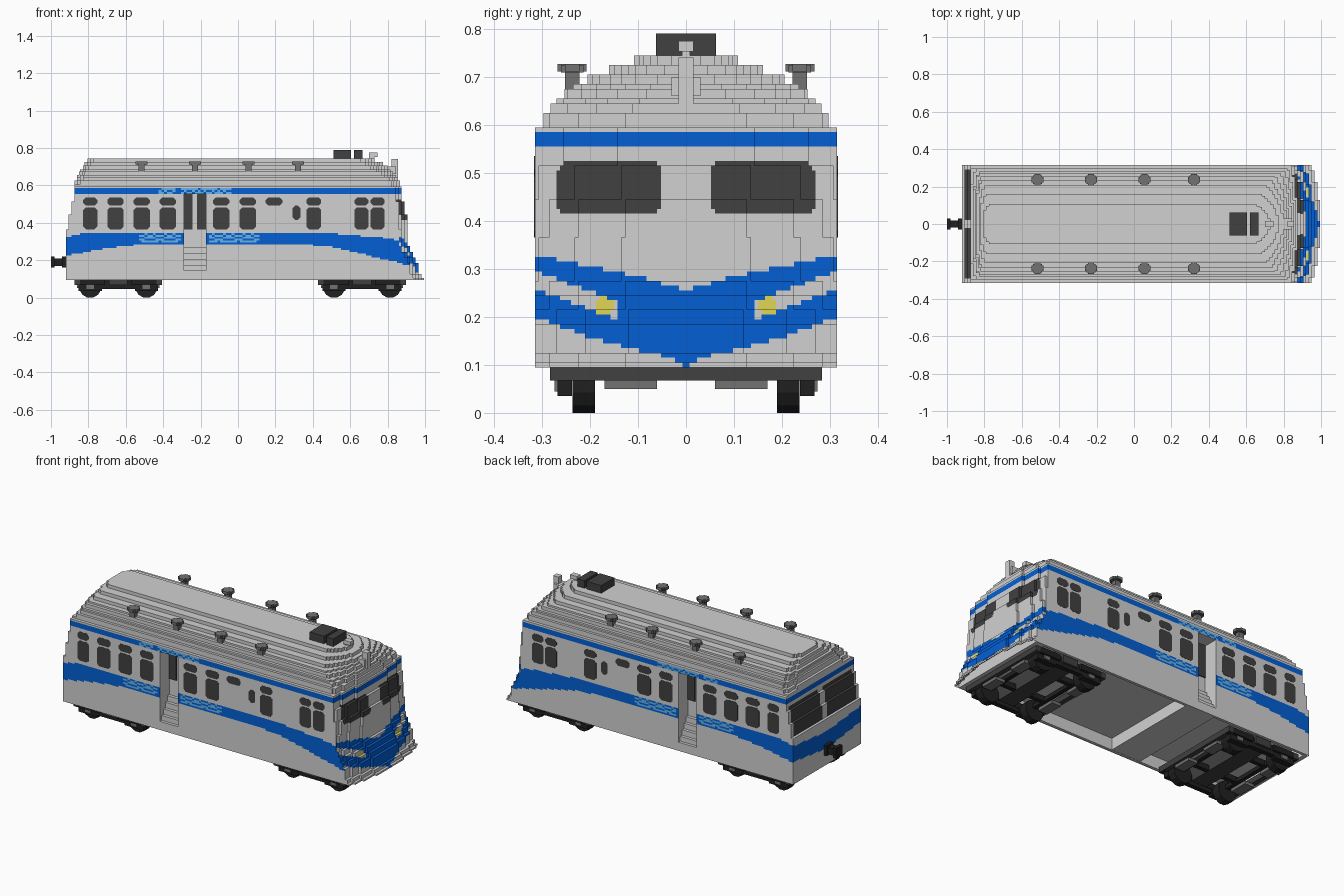
import bpy, bmesh, math
from mathutils import Vector, Matrix

if "Cube" in bpy.data.objects:
    bpy.data.objects.remove(bpy.data.objects["Cube"], do_unlink=True)


def material(name, rgb):
    m = bpy.data.materials.new(name)
    m.use_nodes = True
    m.diffuse_color = (*rgb, 1)
    m.node_tree.nodes["Principled BSDF"].inputs["Base Color"].default_value = (*rgb, 1)
    return m


GREY = material("body grey", (0.64, 0.64, 0.64))
BLUE = material("stripe blue", (0.001, 0.115, 0.66))
PALE = material("pale blue", (0.14, 0.45, 0.80))
DARK = material("window charcoal", (0.052, 0.052, 0.052))
BLACK = material("running gear black", (0.0145, 0.0145, 0.0145))
MID = material("fitting grey", (0.17, 0.17, 0.17))
YELLOW = material("lamp yellow", (0.75, 0.68, 0.09))


def finish(name, bm, *mats):
    me = bpy.data.meshes.new(name)
    bm.to_mesh(me)
    bm.free()
    for m in mats:
        me.materials.append(m)
    ob = bpy.data.objects.new(name, me)
    bpy.context.collection.objects.link(ob)


def add_box(bm, x0, x1, y0, y1, z0, z1):
    mat = Matrix.Translation(((x0 + x1) / 2, (y0 + y1) / 2, (z0 + z1) / 2))
    mat = mat @ Matrix.Diagonal((x1 - x0, y1 - y0, z1 - z0, 1))
    bmesh.ops.create_cube(bm, size=1, matrix=mat)


def boxes(name, mat, items, mirror=False):
    """One object of boxes, optionally repeated on the other side (y flipped)."""
    bm = bmesh.new()
    for x0, x1, y0, y1, z0, z1 in items:
        add_box(bm, x0, x1, y0, y1, z0, z1)
        if mirror:
            add_box(bm, x0, x1, -y1, -y0, z0, z1)
    finish(name, bm, mat)


def lerp(x, pts):
    """Piecewise linear value through a few points."""
    if x <= pts[0][0]:
        return pts[0][1]
    for (a, u), (b, v) in zip(pts, pts[1:]):
        if x <= b:
            return u + (v - u) * (x - a) / (b - a)
    return pts[-1][1]


# ---- Body: stacked layers (top height, half width, rear x, nose x, nose bulge)
LAYERS = [
    (0.11, 0.315, -0.92, 0.995, 0.045), (0.13, 0.315, -0.92, 0.98, 0.045),
    (0.19, 0.315, -0.92, 0.965, 0.05), (0.22, 0.315, -0.92, 0.95, 0.05),
    (0.25, 0.315, -0.92, 0.935, 0.045), (0.28, 0.315, -0.92, 0.92, 0.045),
    (0.37, 0.315, -0.92, 0.905, 0.04), (0.45, 0.315, -0.905, 0.905, 0.045),
    (0.52, 0.315, -0.89, 0.89, 0.04), (0.60, 0.315, -0.875, 0.875, 0.035),
    (0.63, 0.297, -0.875, 0.865, 0.04), (0.65, 0.282, -0.86, 0.855, 0.05),
    (0.66, 0.27, -0.86, 0.845, 0.06), (0.68, 0.253, -0.85, 0.83, 0.07),
    (0.69, 0.235, -0.845, 0.815, 0.08), (0.71, 0.205, -0.83, 0.80, 0.09),
    (0.73, 0.16, -0.82, 0.775, 0.09), (0.75, 0.108, -0.805, 0.73, 0.08)]
STEP = 0.015
XS = [-0.92 + STEP * i for i in range(128)]
YS = [-0.315 + STEP / 2 * i for i in range(85)]
BASE, LAYER, COUNT = 0.095, 0.01, 65
DOOR = (-0.29, -0.17)


def outline(z):
    """Stepped plan at a height, as (x, y, kind of the segment that follows)."""
    _, w, rear, nose, bulge = next(l for l in LAYERS if z < l[0] - 0.001)
    tail = 0.03 if z > 0.6 else 0

    def nose_x(y):
        return nose - STEP * round(bulge * min(1, abs(y) / w) ** 2 / STEP)

    def rear_x(y):
        return rear + STEP * round(tail * min(1, abs(y) / w) ** 4 / STEP)

    def clamp(v, a, b):
        return max(a, min(b, v))
    pts = [(clamp(x, rear_x(w), nose_x(w)), -w, "side") for x in XS]
    cols = list(zip(YS, YS[1:]))
    for a, b in cols:
        mid = (a + b) / 2
        pts += [(nose_x(mid), clamp(y, -w, w), "nose") for y in (a, b)]
    pts += [(clamp(x, rear_x(w), nose_x(w)), w, "side") for x in reversed(XS)]
    for a, b in reversed(cols):
        mid = (a + b) / 2
        pts += [(rear_x(mid), clamp(y, -w, w), "rear") for y in (b, a)]
    return pts


SIDE_TOP = [(-0.92, 0.32), (-0.82, 0.347), (0.45, 0.347), (0.78, 0.32), (0.9, 0.30)]
SIDE_LOW = [(-0.92, 0.225), (-0.7, 0.265), (-0.52, 0.285), (0.28, 0.289),
            (0.49, 0.273), (0.62, 0.246), (0.76, 0.21), (0.95, 0.165)]
NOSE_TOP = [(0, 0.255), (0.1, 0.285), (0.2, 0.305), (0.315, 0.33)]
NOSE_LOW = [(0, 0.095), (0.03, 0.115), (0.1, 0.13), (0.2, 0.157), (0.315, 0.20)]


def dappled(x, z):
    """Pale speckle that breaks up the blue bands near the doorway."""
    i, k = round(x / STEP), round(z / LAYER)
    if z > 0.5:
        area = -0.42 < x < -0.33 or -0.31 < x < -0.04
    else:
        area = 0.295 < z < 0.345 and (-0.53 < x < -0.30 or -0.15 < x < 0.115)
    return area and (i * i + 3 * k) % 7 < 4


def paint(kind, c):
    """Slot by position: 0 grey, 1 blue, 2 window, 3 pale, 4 lamp; None is the doorway."""
    x, y, z = c.x, abs(c.y), c.z
    if kind == "side" and DOOR[0] < x < DOOR[1] and 0.145 < z < 0.555:
        return None
    if kind == "side" and dappled(x, z) and (z < 0.5 or 0.556 < z < 0.584):
        return 3
    if 0.556 < z < 0.584:
        return 1
    if kind == "side":
        return int(lerp(x, SIDE_LOW) < z < lerp(x, SIDE_TOP))
    if kind == "rear":
        if 0.37 < z < 0.54 and 0.02 < y < 0.295:
            return 2
        return int(0.19 + 0.12 * y < z < 0.29 + 0.1 * y)
    # nose windows with cut corners
    dy, dz = 0.109 - abs(y - 0.159), 0.0525 - abs(z - 0.4675)
    if dy > 0 and dz > 0 and dy + dz > 0.012:
        return 2
    # head lamps in pale slots
    if math.hypot(y - 0.171, z - 0.223) < 0.019:
        return 4
    slot_mid = 0.216 + (y - 0.15) * 0.37
    if y > 0.143 and abs(z - slot_mid) < 0.019:
        return 0
    return int(lerp(y, NOSE_LOW) < z < lerp(y, NOSE_TOP))


bm = bmesh.new()
cache = {}


def vert(p, z):
    key = (round(p[0], 4), round(p[1], 4), round(z, 4))
    if key not in cache:
        cache[key] = bm.verts.new(key)
    return cache[key]


def skin(low, zl, high, zh):
    """Join two outlines with quads, leaving out the empty ones."""
    n = len(low)
    for i in range(n):
        j = (i + 1) % n
        vs = list(dict.fromkeys([vert(low[i], zl), vert(low[j], zl),
                                 vert(high[j], zh), vert(high[i], zh)]))
        if len(vs) < 3:
            continue
        d = (vs[2].co - vs[0].co).cross(vs[-1].co - vs[1].co)
        if d.length < 1e-6:
            continue
        slot = paint(low[i][2], sum((v.co for v in vs), Vector()) / len(vs))
        if slot is not None and not bm.faces.get(vs):
            bm.faces.new(vs).material_index = slot


previous = None
for k in range(COUNT):
    z = BASE + LAYER * k
    ring = outline(z + LAYER / 2)
    if previous:
        skin(previous, z, ring, z)
    skin(ring, z, ring, z + LAYER)
    previous = ring
bm.faces.new(list(dict.fromkeys(vert(p, BASE + LAYER * COUNT) for p in previous)))
finish("body_shell", bm, GREY, BLUE, DARK, PALE, YELLOW)

# ---- Side windows: thin plates with cut corners on both sides
bm = bmesh.new()


def window(x0, x1, z0, z1, c=0.014):
    pts = [(x0 + c, z0), (x1 - c, z0), (x1, z0 + c), (x1, z1 - c),
           (x1 - c, z1), (x0 + c, z1), (x0, z1 - c), (x0, z0 + c)]
    for s in (-1, 1):
        f = bm.faces.new([bm.verts.new((x, s * 0.312, z)) for x, z in pts])
        out = bmesh.ops.extrude_face_region(bm, geom=[f])["geom"]
        for v in out:
            if isinstance(v, bmesh.types.BMVert):
                v.co.y = s * 0.3162


for cx, w in [(-0.79, 0.075), (-0.655, 0.088), (-0.515, 0.088), (-0.375, 0.088), (-0.09, 0.088),
              (0.053, 0.088), (0.405, 0.08), (0.66, 0.075), (0.747, 0.075)]:
    window(cx - w / 2, cx + w / 2, 0.365, 0.482)
    window(cx - w / 2, cx + w / 2, 0.492, 0.535)
window(0.147, 0.238, 0.492, 0.535)
window(0.291, 0.333, 0.415, 0.492)
bmesh.ops.recalc_face_normals(bm, faces=bm.faces)
finish("side_windows", bm, DARK)

# ---- Doorways with steps
a, b = DOOR
boxes("doorway_walls", GREY, [
    (a - 0.01, a, 0.215, 0.313, 0.14, 0.555), (b, b + 0.01, 0.215, 0.313, 0.14, 0.555),
    (a, b, 0.215, 0.225, 0.14, 0.555), (a, b, 0.215, 0.313, 0.555, 0.56),
    (a, b, 0.215, 0.314, 0.14, 0.145)], True)
boxes("door_steps", GREY, [(a, b, 0.22, 0.297 - 0.018 * i, 0.145, 0.173 + 0.032 * i)
                           for i in range(4)], True)
boxes("door_panes", DARK, [(a, a + 0.048, 0.225, 0.231, 0.365, 0.555),
                           (b - 0.048, b, 0.225, 0.231, 0.365, 0.555)], True)

# ---- Underside: raised floor, inner walls and stairwell
boxes("floor", GREY, [(-0.90, 0.88, -0.22, 0.22, 0.165, 0.172),
                      (-0.90, a - 0.01, -0.30, 0.30, 0.165, 0.172),
                      (b + 0.01, 0.88, -0.30, 0.30, 0.165, 0.172),
                      (a, b, -0.30, 0.30, 0.097, 0.142),
                      (a, b, -0.215, 0.215, 0.142, 0.165),
                      (b, -0.10, -0.30, 0.30, 0.097, 0.165),
                      (-0.915, -0.895, -0.30, 0.30, 0.096, 0.17),
                      (0.86, 0.92, -0.30, 0.30, 0.096, 0.17)])
boxes("inner_walls", GREY, [(-0.91, 0.92, 0.297, 0.313, 0.096, 0.138)], True)
boxes("inner_wall_tops", GREY, [(-0.91, a - 0.01, 0.297, 0.313, 0.138, 0.17),
                                (b + 0.01, 0.91, 0.297, 0.313, 0.138, 0.17)], True)

# ---- Roof fittings
lamp_xs = (-0.515, -0.23, 0.055, 0.32)
boxes("roof_vents", MID, [q for x in lamp_xs for q in (
    (x - 0.032, x + 0.032, 0.222, 0.252, 0.711, 0.727),
    (x - 0.016, x + 0.016, 0.207, 0.268, 0.711, 0.727),
    (x - 0.024, x + 0.024, 0.214, 0.260, 0.709, 0.725),
    (x - 0.016, x + 0.016, 0.222, 0.252, 0.66, 0.711))], True)
boxes("roof_unit", DARK, [(0.51, 0.605, -0.062, 0.062, 0.735, 0.79),
                          (0.62, 0.665, -0.062, 0.062, 0.735, 0.79)])
boxes("roof_horn", GREY, [(0.70, 0.73, -0.008, 0.008, 0.73, 0.755),
                          (0.70, 0.745, -0.016, 0.016, 0.753, 0.775)])
boxes("top_lamp_housing", GREY, [(0.79, 0.845, -0.03, 0.03, 0.66, 0.70),
                                 (0.82, 0.855, -0.016, 0.016, 0.62, 0.74)])

# ---- Rear coupler
boxes("coupler", BLACK, [(-0.985, -0.90, -0.02, 0.02, 0.168, 0.21),
                         (-1.0, -0.98, -0.03, 0.03, 0.16, 0.22),
                         (-0.94, -0.915, -0.03, 0.03, 0.16, 0.22)])

# ---- Bogies
for label, cx in (("rear", -0.64), ("front", 0.663)):
    axles = (cx - 0.15, cx + 0.15)
    bm = bmesh.new()
    for x in axles:
        for y in (-0.213, 0.213):
            m = Matrix.Translation((x, y, 0.058)) @ Matrix.Rotation(math.pi / 2, 4, "X")
            m = m @ Matrix.Rotation(math.pi / 12, 4, "Z")
            bmesh.ops.create_cone(bm, cap_ends=True, segments=12, radius1=0.06,
                                  radius2=0.06, depth=0.047, matrix=m)
        add_box(bm, x - 0.012, x + 0.012, -0.2, 0.2, 0.068, 0.092)
    finish(label + "_wheels", bm, BLACK)
    boxes(label + "_bogie_frame", DARK, [
        (cx - 0.05, cx + 0.05, -0.28, 0.28, 0.067, 0.16),
        (cx - 0.234, cx - 0.205, -0.283, 0.283, 0.067, 0.10),
        (cx + 0.205, cx + 0.234, -0.283, 0.283, 0.067, 0.10)])
    boxes(label + "_bogie_beams", BLACK, [
        (cx - 0.232, cx + 0.232, 0.237, 0.262, 0.067, 0.10),
        (cx - 0.19, cx + 0.19, 0.10, 0.125, 0.068, 0.10),
        (cx - 0.09, cx + 0.09, 0.24, 0.268, 0.045, 0.10)]
        + [(x - 0.062, x + 0.062, 0.237, 0.268, 0.035, 0.09) for x in axles]
        + [(x - 0.08, x + 0.08, 0.25, 0.282, 0.067, 0.10) for x in axles], True)
    boxes(label + "_axle_boxes", MID, [(x - 0.02, x + 0.02, 0.262, 0.274, 0.045, 0.08)
                                       for x in axles], True)
    boxes(label + "_brake_blocks", MID, [(cx + s - 0.03, cx + s + 0.03, 0.06, 0.17, 0.05, 0.068)
                                         for s in (-0.19, 0.19)], True)
